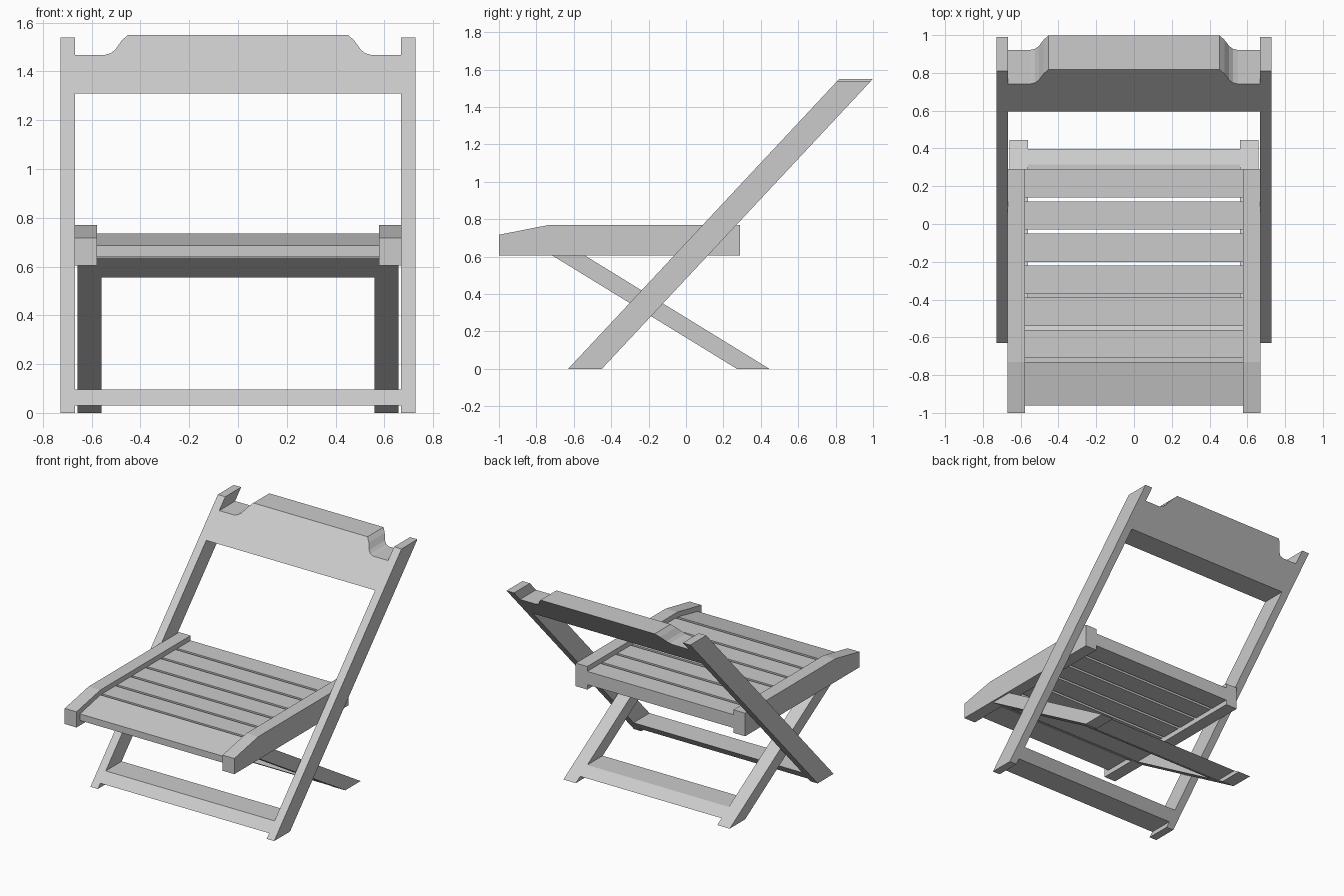
import bpy, bmesh

if "Cube" in bpy.data.objects:
    bpy.data.objects.remove(bpy.data.objects["Cube"])


def extrude(name, front, back):
    """Solid between two matching outlines of 3D points."""
    bm = bmesh.new()
    a = [bm.verts.new(p) for p in front]
    b = [bm.verts.new(p) for p in back]
    n = len(a)
    bm.faces.new(a)
    bm.faces.new(b[::-1])
    for i in range(n):
        j = (i + 1) % n
        bm.faces.new((a[i], b[i], b[j], a[j]))
    bmesh.ops.recalc_face_normals(bm, faces=bm.faces)
    me = bpy.data.meshes.new(name)
    bm.to_mesh(me)
    bm.free()
    ob = bpy.data.objects.new(name, me)
    bpy.context.collection.objects.link(ob)
    return ob


def side_profile(name, pts, x0, x1):
    """Extrude a (y, z) outline along x."""
    return extrude(name, [(x0, y, z) for y, z in pts], [(x1, y, z) for y, z in pts])


def slanted(y0, slope, z0, z1, depth):
    """Parallelogram (y, z) section of a leaning board with level ends."""
    return [(y0 + slope * z0, z0), (y0 + depth + slope * z0, z0),
            (y0 + depth + slope * z1, z1), (y0 + slope * z1, z1)]


LONG = (-0.63, 0.935)    # front edge at floor, lean of the back frame
SHORT = (0.272, -1.628)  # same for the short crossing legs
D1, D2 = 0.18, 0.174
rail = [(-1, 0.605), (0.29, 0.605), (0.29, 0.77), (-0.73, 0.77), (-1, 0.717)]

# Paired uprights, short legs and seat rails
for s, side in ((-1, "left"), (1, "right")):
    side_profile(side + "_back_upright", slanted(*LONG, 0, 1.54, D1), s * 0.668, s * 0.727)
    side_profile(side + "_short_leg", slanted(*SHORT, 0, 0.638, D2), s * 0.56, s * 0.658)
    side_profile(side + "_seat_rail", rail, s * 0.578, s * 0.671)

# Cross bars
side_profile("front_floor_bar", slanted(*LONG, 0.03, 0.095, D1), -0.668, 0.668)
side_profile("rear_floor_bar", slanted(*SHORT, 0.03, 0.08, D2), -0.56, 0.56)
side_profile("under_seat_bar", slanted(*SHORT, 0.555, 0.638, D2), -0.56, 0.56)

# Seat slats, the front one sloping down
for i in range(6):
    y1 = 0.29 - 0.17 * i if i else 0.29
    y0, y1 = 0.14 - 0.17 * i, (0.29 if i == 0 else 0.12 - 0.17 * (i - 1))
    side_profile("seat_slat_%d" % (i + 1),
                 [(y0, 0.64), (y1, 0.64), (y1, 0.735), (y0, 0.735)], -0.578, 0.578)
side_profile("front_seat_slat",
             [(-0.96, 0.64), (-0.73, 0.64), (-0.73, 0.735), (-0.96, 0.687)], -0.578, 0.578)

# Back rest with curved corner notches, leaning with the uprights
half = [(0.668, 1.31), (0.668, 1.467), (0.55, 1.467), (0.523, 1.474),
        (0.503, 1.49), (0.478, 1.525), (0.452, 1.55)]
outline = half + [(-x, z) for x, z in reversed(half)]
lean = lambda z: LONG[0] + LONG[1] * z
extrude("back_rest", [(x, lean(z), z) for x, z in outline],
        [(x, lean(z) + D1, z) for x, z in outline])
